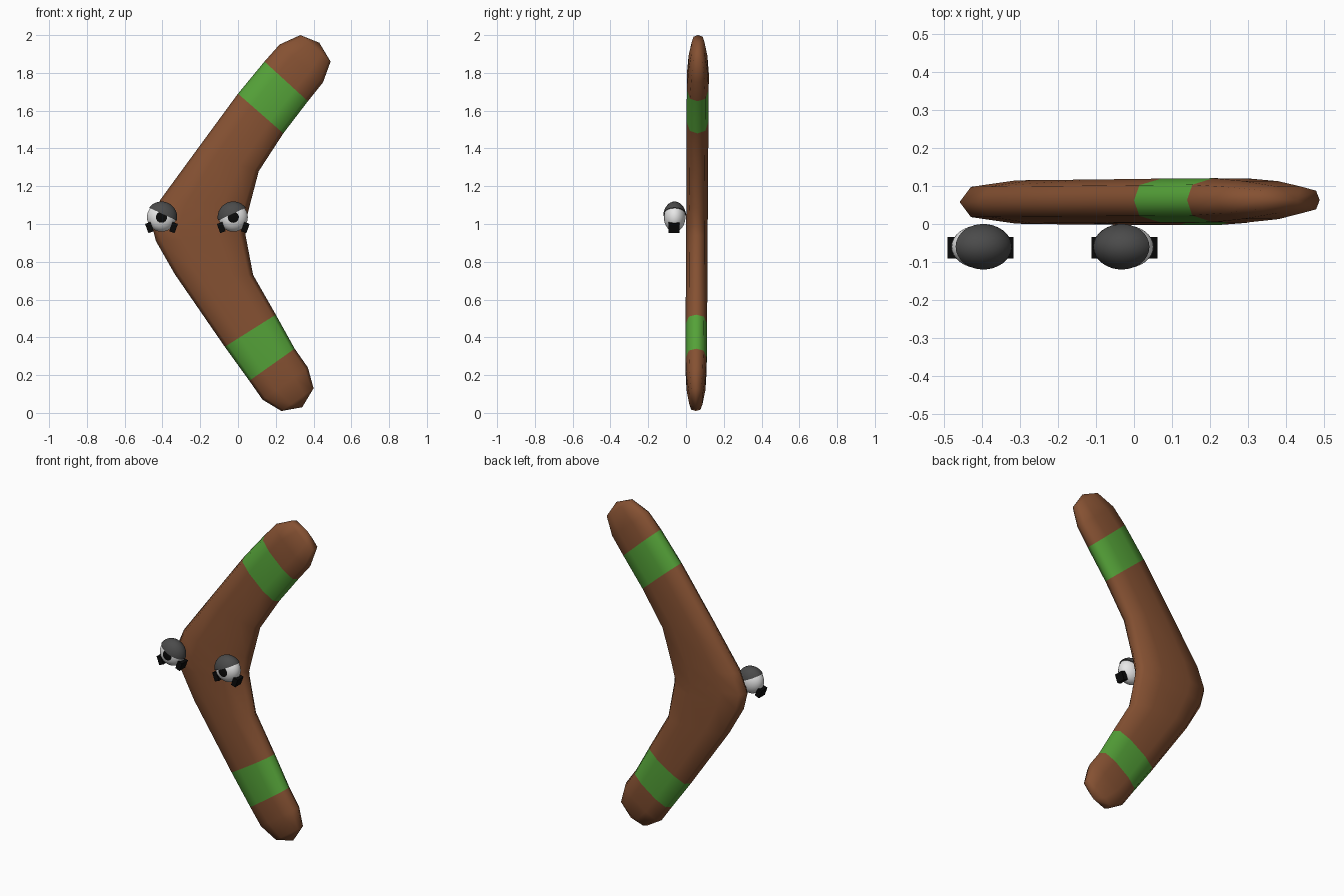
import bpy, bmesh, math
from mathutils import Vector, Matrix

if "Cube" in bpy.data.objects:
    bpy.data.objects.remove(bpy.data.objects["Cube"])


def material(name, rgb):
    m = bpy.data.materials.new(name)
    m.diffuse_color = (*rgb, 1)
    m.use_nodes = True
    m.node_tree.nodes["Principled BSDF"].inputs["Base Color"].default_value = m.diffuse_color
    return m


BROWN = material("brown wood", (0.235, 0.082, 0.032))
GREEN = material("green stripe", (0.09, 0.36, 0.04))
WHITE = material("eye white", (0.8, 0.8, 0.8))
GREY = material("dark grey lid", (0.07, 0.07, 0.07))
BLACK = material("black", (0.003, 0.003, 0.003))


def finish(bm, name, mats, smooth=True):
    bmesh.ops.recalc_face_normals(bm, faces=bm.faces)
    for f in bm.faces:
        f.smooth = smooth
    me = bpy.data.meshes.new(name)
    bm.to_mesh(me)
    bm.free()
    for m in mats:
        me.materials.append(m)
    ob = bpy.data.objects.new(name, me)
    bpy.context.collection.objects.link(ob)
    return ob


# Body: stations (outer x, z, inner x, z, half thickness) from bottom to top tip
STATIONS = [
    (0.23, 0.01, 0.40, 0.13, 0.035),
    (0.13, 0.07, 0.37, 0.24, 0.050),
    (0.06, 0.17, 0.30, 0.34, 0.056),
    (-0.07, 0.35, 0.20, 0.52, 0.057),   # lower stripe ends here
    (-0.335, 0.735, 0.08, 0.73, 0.057),
    (-0.435, 0.91, 0.04, 0.94, 0.057),
    (-0.46, 1.01, 0.035, 0.99, 0.057),
    (-0.41, 1.13, 0.06, 1.09, 0.057),
    (-0.22, 1.39, 0.11, 1.28, 0.057),
    (0.0, 1.69, 0.24, 1.48, 0.058),
    (0.14, 1.86, 0.37, 1.65, 0.058),    # upper stripe ends here
    (0.22, 1.95, 0.45, 1.75, 0.050),
    (0.33, 2.00, 0.49, 1.86, 0.035),
]
STRIPES = (2, 9)
SECTION = [(-1, 0), (-0.88, 0.7), (-0.4, 1), (0.4, 1), (0.88, 0.7),
           (1, 0), (0.88, -0.7), (0.4, -1), (-0.4, -1), (-0.88, -0.7)]


def y_mid(z):
    return 0.052 + 0.006 * z


bm = bmesh.new()
rings = []
for lx, lz, rx, rz, h in STATIONS:
    ring = []
    for u, v in SECTION:
        t = (u + 1) / 2
        x, z = lx + (rx - lx) * t, lz + (rz - lz) * t
        ring.append(bm.verts.new((x, y_mid(z) + v * h, z)))
    rings.append(ring)
n = len(SECTION)
for i in range(len(rings) - 1):
    a, b = rings[i], rings[i + 1]
    for k in range(n):
        f = bm.faces.new((a[k], a[(k + 1) % n], b[(k + 1) % n], b[k]))
        f.material_index = 1 if i in STRIPES else 0
for ring, (x, z) in ((rings[0], (0.34, 0.03)), (rings[-1], (0.43, 1.96))):
    tip = bm.verts.new((x, y_mid(z), z))
    for k in range(n):
        bm.faces.new((ring[k], ring[(k + 1) % n], tip))
finish(bm, "boomerang_body", [BROWN, GREEN])

# Eyes: ball with pupil, tilted lid, black side blocks
RADII = Vector((0.077, 0.057, 0.077))


def ellipsoid(scale):
    bm = bmesh.new()
    bmesh.ops.create_uvsphere(bm, u_segments=32, v_segments=16, radius=1)
    bmesh.ops.rotate(bm, verts=bm.verts, matrix=Matrix.Rotation(math.pi / 2, 3, 'X'))
    bmesh.ops.scale(bm, verts=bm.verts, vec=RADII * scale)
    return bm


def make_eye(side, name, centre, outward):
    centre = Vector(centre)
    # Ball, pupil is the front cap
    bm = ellipsoid(1)
    for f in bm.faces:
        if f.calc_center_median().y < -RADII.y * math.cos(math.radians(22.5)):
            f.material_index = 1
    finish(bm, side + "_eyeball", [WHITE, BLACK]).location = centre
    # Lid, lower towards the middle
    bm = ellipsoid(1.08)
    a = math.radians(25)
    up = Vector((-outward * math.sin(a), 0, math.cos(a)))
    res = bmesh.ops.bisect_plane(bm, geom=bm.verts[:] + bm.edges[:] + bm.faces[:],
                                 plane_co=up * 0.018, plane_no=up, clear_inner=True)
    edges = [e for e in res["geom_cut"] if isinstance(e, bmesh.types.BMEdge)]
    bmesh.ops.contextual_create(bm, geom=edges)
    lid = finish(bm, side + "_eyelid", [GREY])
    for p in lid.data.polygons:
        if len(p.vertices) > 4:
            p.use_smooth = False
    lid.data.set_sharp_from_angle(angle=math.radians(50))
    lid.location = centre
    # Blocks under the ball on both sides
    for s, tag in ((-1, "a"), (1, "b")):
        bm = bmesh.new()
        bmesh.ops.create_cube(bm, size=1)
        bmesh.ops.scale(bm, verts=bm.verts, vec=(0.03, 0.057, 0.052))
        bmesh.ops.rotate(bm, verts=bm.verts, matrix=Matrix.Rotation(math.radians(20 * s), 3, 'Y'))
        ob = finish(bm, side + "_eye_block_" + tag, [BLACK], False)
        ob.location = centre + Vector((s * 0.064, -0.003, -0.055))


make_eye("left", "eye", (-0.405, -0.06, 1.036), -1)
make_eye("right", "eye", (-0.025, -0.06, 1.036), 1)
